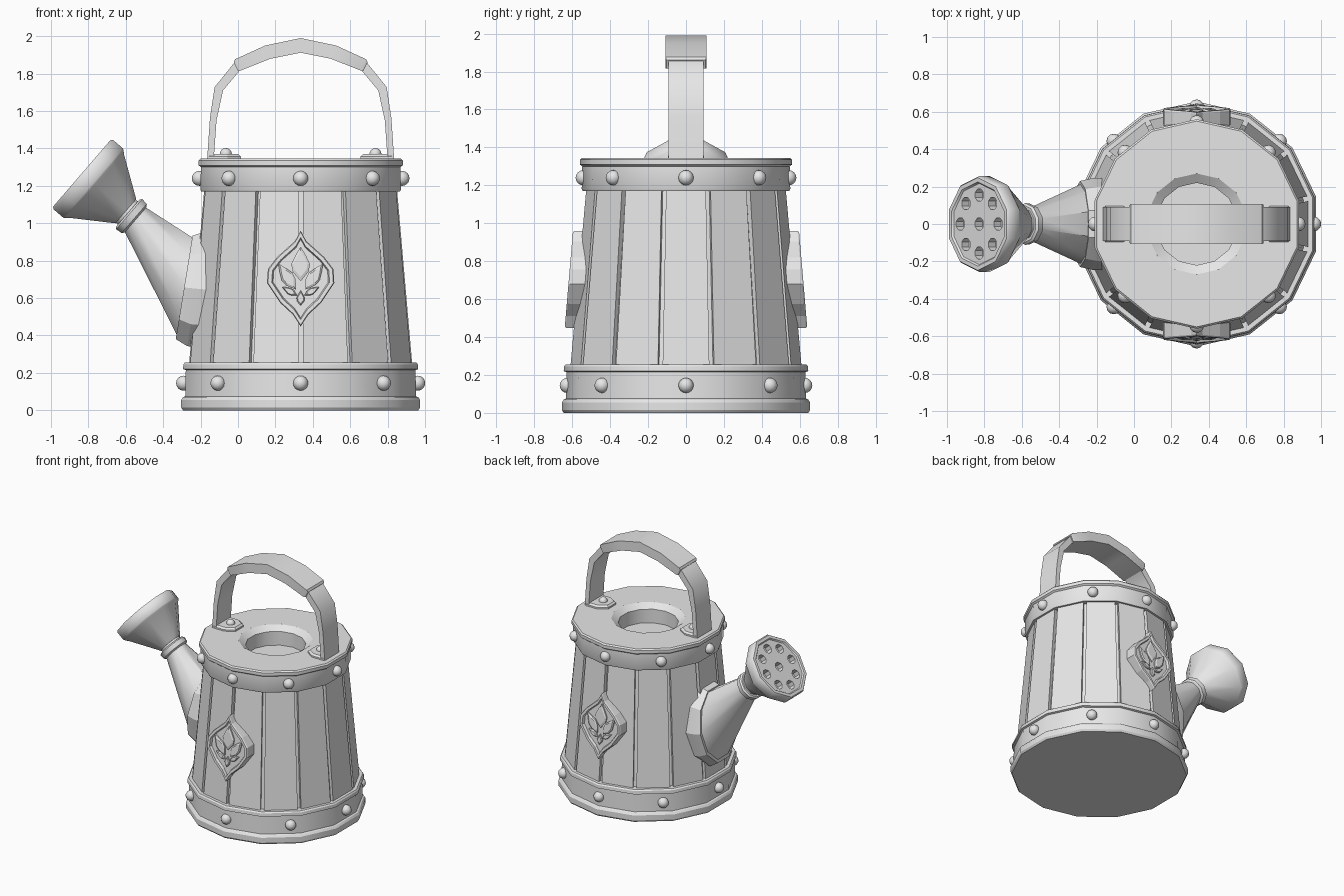
import bpy, bmesh
from math import sin, cos, pi, radians
from mathutils import Vector, Matrix

if "Cube" in bpy.data.objects:
    bpy.data.objects.remove(bpy.data.objects["Cube"])

CX = 0.335      # body axis
SIDES = 14

gray = bpy.data.materials.new("plain_gray")
gray.use_nodes = True
gray.diffuse_color = (0.8, 0.8, 0.8, 1)
gray.node_tree.nodes["Principled BSDF"].inputs["Base Color"].default_value = (0.8, 0.8, 0.8, 1)


def loft(bm, rings):
    """Skin a list of equal point rings and cap both ends."""
    loops = [[bm.verts.new(p) for p in ring] for ring in rings]
    n = len(loops[0])
    for a, b in zip(loops, loops[1:]):
        for i in range(n):
            j = (i + 1) % n
            bm.faces.new((a[i], a[j], b[j], b[i]))
    bm.faces.new(loops[0][::-1])
    bm.faces.new(loops[-1])


def finish(name, bm, angle=None):
    bmesh.ops.recalc_face_normals(bm, faces=bm.faces)
    mesh = bpy.data.meshes.new(name)
    bm.to_mesh(mesh)
    bm.free()
    mesh.materials.append(gray)
    ob = bpy.data.objects.new(name, mesh)
    bpy.context.collection.objects.link(ob)
    bpy.ops.object.select_all(action='DESELECT')
    ob.select_set(True)
    bpy.context.view_layer.objects.active = ob
    if angle:
        bpy.ops.object.shade_smooth_by_angle(angle=radians(angle))
    return ob


def build(name, solids, angle=None):
    bm = bmesh.new()
    for rings in solids:
        loft(bm, rings)
    return finish(name, bm, angle)


def corner(k, r, z):
    a = -pi / 2 + 2 * pi * k / SIDES
    return Vector((CX + r * cos(a), r * sin(a), z))


def lathe(name, profile):
    rings = [[corner(k, r, z) for k in range(SIDES)] for r, z in profile]
    return build(name, [rings], 30)


# Body: inner core and separate staves
lathe("body_core", [(0.595, 0.15), (0.495, 1.2)])


def stave_ring(k, r, z):
    a, b = corner(k, r, z), corner(k + 1, r, z)
    gap = (b - a).normalized() * 0.013
    c, d = corner(k + 1, r - 0.05, z), corner(k, r - 0.05, z)
    return [a + gap, b - gap, c - gap, d + gap]


build("staves", [[stave_ring(k, 0.618, 0.18), stave_ring(k, 0.527, 1.2)]
                 for k in range(SIDES)])

# Bands, and the top deck with its filling hole
lathe("bottom_band", [(0.645, 0), (0.655, 0.015), (0.655, 0.055), (0.645, 0.07),
                      (0.633, 0.075), (0.63, 0.215), (0.645, 0.22),
                      (0.643, 0.245), (0.635, 0.255)])
lathe("top_band", [(0.5, 1.17), (0.545, 1.17), (0.55, 1.18), (0.547, 1.3), (0.56, 1.31),
                   (0.56, 1.335), (0.55, 1.345), (0.27, 1.345),
                   (0.22, 1.31), (0.22, 1.2)])


def studs(name, spots, radius):
    bm = bmesh.new()
    for p in spots:
        bmesh.ops.create_uvsphere(bm, u_segments=12, v_segments=8, radius=radius,
                                  matrix=Matrix.Translation(p))
    finish(name, bm, 60)


for name, r, z in (("bottom_studs", 0.626, 0.145), ("top_studs", 0.542, 1.24)):
    studs(name, [(CX + r * cos(k * pi / 4), r * sin(k * pi / 4), z)
                 for k in range(8)], 0.04)


# Spout: collar, tapered pipe and neck ring
def tilted(x, z, normal, ru, ry, n=10):
    u = Vector((normal[1], 0, -normal[0])).normalized()
    angles = [pi / n + 2 * pi * k / n for k in range(n)]
    return [Vector((x, 0, z)) + u * ru * cos(a) + Vector((0, ry * sin(a), 0))
            for a in angles]


WALL = (-0.987, 0.16)
AXIS = (-0.757, 0.653)


def on_axis(t, r):
    return tilted(-0.835 - t * AXIS[0], 1.267 - t * AXIS[1], AXIS, r, r)


build("spout_collar", [[tilted(-0.1, 0.64, WALL, 0.327, 0.245),
                        tilted(-0.222, 0.65, WALL, 0.327, 0.245),
                        tilted(-0.288, 0.657, WALL, 0.294, 0.23)]], 20)
build("spout_pipe", [[tilted(-0.28, 0.657, WALL, 0.28, 0.215),
                      on_axis(0.37, 0.088), on_axis(0.28, 0.085)]], 40)
build("neck_ring", [[on_axis(0.38, 0.095), on_axis(0.37, 0.108),
                     on_axis(0.335, 0.112), on_axis(0.325, 0.1)]], 40)

# Sprinkler head with drilled holes
head = build("sprinkler_head", [[on_axis(0.31, 0.09), on_axis(0.3, 0.097),
                                 on_axis(0.105, 0.235), on_axis(0.09, 0.25),
                                 on_axis(0.08, 0.257), on_axis(0.012, 0.257),
                                 on_axis(0, 0.248), on_axis(0, 0.225),
                                 on_axis(0.01, 0.217)]], 40)
u_dir = Vector((AXIS[1], 0, -AXIS[0]))
offsets = [Vector()] + [u_dir * 0.155 * cos(k * pi / 4) + Vector((0, 0.155 * sin(k * pi / 4), 0))
                        for k in range(8)]
drills = []
for off in offsets:
    drills.append([[p + off for p in tilted(-0.835 - t * AXIS[0], 1.267 - t * AXIS[1],
                                            AXIS, 0.036, 0.036, 8)] for t in (0.06, -0.05)])
cutter = build("hole_cutter", drills)
cutter.hide_render = True
bpy.context.view_layer.objects.active = head
cut = head.modifiers.new("holes", 'BOOLEAN')
cut.operation = 'DIFFERENCE'
cut.solver = 'EXACT'
cut.object = cutter
bpy.ops.object.modifier_apply(modifier=cut.name)
bpy.data.objects.remove(cutter)


# Handle: strap and thicker grip, mirrored about the body axis
def arch(name, stations, width):
    full = stations + [(-a, b, -c, d, s) for a, b, c, d, s in stations[-2::-1]]
    rings = []
    for ox, oz, ix, iz, s in full:
        w = width * s
        rings.append([(CX + ox, -w, oz), (CX + ox, w, oz),
                      (CX + ix, w, iz), (CX + ix, -w, iz)])
    build(name, [rings], 35)


arch("handle_strap", [(0.5, 1.34, 0.465, 1.34, 1), (0.485, 1.563, 0.45, 1.55, 1),
                      (0.46, 1.728, 0.415, 1.71, 1), (0.345, 1.87, 0.31, 1.835, 1),
                      (0.18, 1.93, 0.17, 1.9, 1), (0, 1.97, 0, 1.935, 1)], 0.092)
arch("handle_grip", [(0.358, 1.86, 0.335, 1.815, 0.94), (0.35, 1.877, 0.325, 1.815, 1),
                     (0.19, 1.95, 0.16, 1.88, 1), (0, 1.99, 0, 1.912, 1)], 0.108)

# Handle feet with rivets
foot = [(0.49, -0.095), (0.39, -0.095), (0.32, -0.05),
        (0.32, 0.05), (0.39, 0.095), (0.49, 0.095)]
build("handle_feet", [[[(CX + s * (0.41 + (x - 0.41) * f), y * f, z) for x, y in foot]
                       for z, f in ((1.33, 1), (1.357, 1), (1.37, 0.85))]
                      for s in (-1, 1)])
studs("foot_rivets", [(CX + s * 0.4, 0, 1.37) for s in (-1, 1)], 0.032)

# Leaf emblems on the front and back
half = [(0.03, 0.905), (0.125, 0.82), (0.175, 0.755), (0.18, 0.68),
        (0.11, 0.575), (0.04, 0.51)]
outline = [(0, 0.96)] + half + [(0, 0.448)] + [(-x, z) for x, z in half[::-1]]


def leaf(base, tip, w):
    b, d = Vector(base), Vector(tip) - Vector(base)
    n = Vector((d.y, -d.x)).normalized() * w
    right = [(0.28, 0.85), (0.5, 1), (0.75, 0.55)]
    return ([b] + [b + d * t + n * k for t, k in right] + [b + d]
            + [b + d * t - n * k for t, k in right[::-1]])


leaves = [leaf((0, 0.69), (0, 0.875), 0.05), leaf((0, 0.56), (0, 0.64), 0.022)]
for s in (-1, 1):
    leaves.append(leaf((s * 0.025, 0.645), (s * 0.12, 0.785), 0.035))
    leaves.append(leaf((s * 0.02, 0.615), (s * 0.1, 0.66), 0.018))


def on_plate(points, side, depth, scale):
    mx = sum(p[0] for p in points) / len(points)
    mz = sum(p[1] for p in points) / len(points)
    ring = []
    for x, z in points:
        x, z = mx + (x - mx) * scale, mz + (z - mz) * scale
        ring.append((CX + x, side * (0.596 + (0.96 - z) * 0.085 - depth), z))
    return ring


for label, side in (("front", -1), ("back", 1)):
    build(label + "_emblem", [[on_plate(outline, side, d, f) for d, f in
                               ((0.12, 1), (0.008, 1), (0, 0.97), (0, 0.86), (0.02, 0.82))]])
    build(label + "_emblem_leaves", [[on_plate(p, side, d, f) for d, f in
                                      ((0.025, 1), (0.01, 1), (0.004, 0.75))] for p in leaves])
